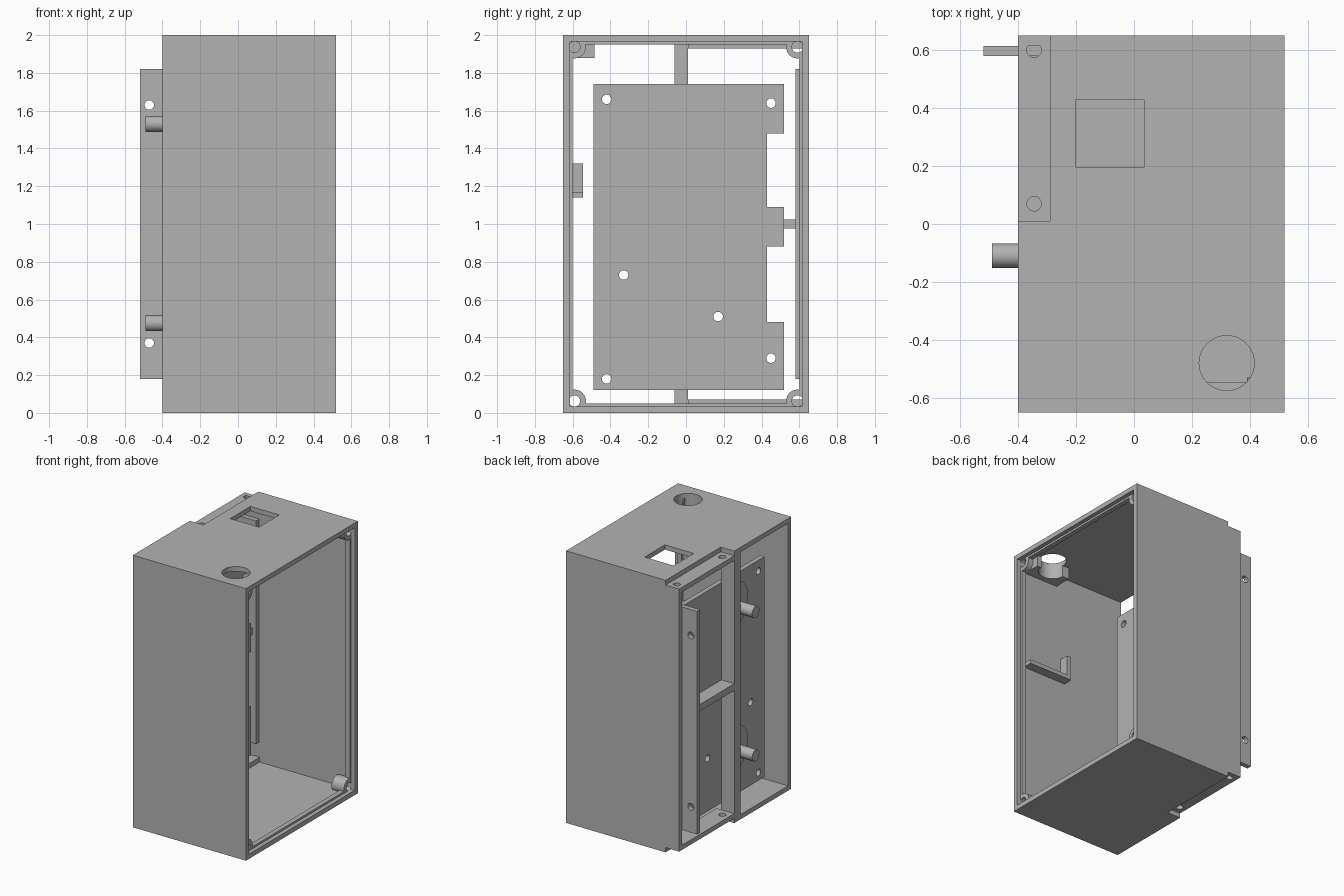
import bpy, bmesh, math
from mathutils import Matrix

cube = bpy.data.objects.get("Cube")
if cube:
    bpy.data.objects.remove(cube, do_unlink=True)

grey = bpy.data.materials.new("light_grey_plastic")
grey.use_nodes = True
colour = (0.45, 0.45, 0.45, 1)
grey.diffuse_color = colour
grey.node_tree.nodes["Principled BSDF"].inputs["Base Color"].default_value = colour


def finish(name, bm):
    bmesh.ops.recalc_face_normals(bm, faces=bm.faces)
    mesh = bpy.data.meshes.new(name)
    bm.to_mesh(mesh)
    bm.free()
    mesh.materials.append(grey)
    ob = bpy.data.objects.new(name, mesh)
    bpy.context.collection.objects.link(ob)
    return ob


def box(name, x, y, z):
    bm = bmesh.new()
    bmesh.ops.create_cube(bm, size=1)
    for v in bm.verts:
        v.co = [lo + (c + 0.5) * (hi - lo) for c, (lo, hi) in zip(v.co, (x, y, z))]
    return finish(name, bm)


def cylinder(name, axis, centre, radius, length):
    bm = bmesh.new()
    turn = {"X": Matrix.Rotation(math.pi / 2, 4, "Y"),
            "Y": Matrix.Rotation(math.pi / 2, 4, "X"), "Z": Matrix()}[axis]
    bmesh.ops.create_cone(bm, cap_ends=True, segments=40, radius1=radius, radius2=radius,
                          depth=length, matrix=Matrix.Translation(centre) @ turn)
    return finish(name, bm)


def prism(name, outline, x0, x1):
    """Extrude a (y, z) outline along x."""
    bm = bmesh.new()
    face = bm.faces.new([bm.verts.new((x0, y, z)) for y, z in outline])
    new = bmesh.ops.extrude_face_region(bm, geom=[face])["geom"]
    for v in new:
        if isinstance(v, bmesh.types.BMVert):
            v.co.x = x1
    return finish(name, bm)


def combine(ob, others, operation="DIFFERENCE"):
    """Apply booleans in turn and drop the helper objects."""
    for other in others:
        other.hide_render = True
        mod = ob.modifiers.new("shape", "BOOLEAN")
        mod.operation, mod.solver, mod.object = operation, "EXACT", other
        bpy.context.view_layer.update()
        graph = bpy.context.evaluated_depsgraph_get()
        result = bpy.data.meshes.new_from_object(ob.evaluated_get(graph))
        ob.modifiers.clear()
        ob.data = result
        bpy.data.objects.remove(other, do_unlink=True)


WALL = 0.035
LEFT, STEP, RIGHT = -0.4, -0.29, 0.52
W, H = 0.65, 2.0
IN = W - WALL
parts = []

# Case: open tube with rebated corners, hatch window and round port
case = box("case", (LEFT, RIGHT), (-W, W), (0, H))
cutters = [box("cut", (-1, 1), (-IN, IN), (WALL, H - WALL)),
           box("cut", (-1, STEP), (0.01, 1), (H - WALL, 3)),
           box("cut", (-1, STEP), (0.01, 1), (-1, WALL)),
           box("cut", (-0.2, 0.035), (0.195, 0.43), (1.5, 3)),
           cylinder("cut", "Z", (0.32, -0.48, H), 0.095, 0.5)]
combine(case, cutters)
parts.append(case)

# Lowered flanges with screw holes, top and bottom
for name, low in (("upper_flange", H - 2 * WALL), ("lower_flange", WALL)):
    flange = box(name, (LEFT, STEP + WALL), (0.01, IN), (low, low + WALL))
    combine(flange, [cylinder("cut", "Z", (-0.345, y, low), 0.025, 0.3) for y in (0.07, 0.6)])
    parts.append(flange)

# Sealing lip just inside the open side
lip = box("sealing_lip", (0.455, 0.49), (-IN, IN), (WALL, H - WALL))
combine(lip, [box("cut", (0, 1), (-0.6, 0.6), (0.05, 1.95))])
parts.append(lip)

# Corner screw posts
for side, y in (("front", -0.59), ("back", 0.59)):
    for level, z in (("lower", 0.063), ("upper", 1.937)):
        post = cylinder(f"{level}_{side}_screw_post", "X", (0.44, y, z), 0.06, 0.1)
        combine(post, [box("keep", (0, 1), (-IN, IN), (WALL, H - WALL))], "INTERSECT")
        combine(post, [cylinder("cut", "X", (0.44, y, z), 0.03, 0.4)])
        parts.append(post)
        hole = cylinder("cut", "X", (0.44, y, z), 0.03, 0.4)
        combine(lip, [hole])

# Divider and cross bar on the left side
parts.append(box("divider", (LEFT, STEP), (-0.06, 0.01), (WALL, H - WALL)))
parts.append(box("cross_bar", (LEFT, STEP), (0.01, IN), (0.975, 1.025)))

# Mounting plate with edge notches and holes
outline = [(-0.49, 0.12), (0.52, 0.12), (0.52, 0.48), (0.43, 0.48), (0.43, 0.88), (0.52, 0.88),
           (0.52, 1.09), (0.43, 1.09), (0.43, 1.48), (0.52, 1.48), (0.52, 1.74), (-0.49, 1.74)]
plate = prism("mounting_plate", outline, -0.295, -0.26)
spots = [(-0.42, 1.66), (0.45, 1.64), (-0.33, 0.73), (0.17, 0.51), (0.45, 0.29), (-0.42, 0.18)]
combine(plate, [cylinder("cut", "X", (-0.28, y, z), 0.025, 0.2) for y, z in spots])
parts.append(plate)

# Pegs on round pads
for name, z in (("lower", 0.475), ("upper", 1.53)):
    parts.append(cylinder(f"{name}_peg", "X", (-0.3875, -0.11, z), 0.042, 0.205))
    ring = [math.tau * i / 48 for i in range(48)]
    pad = [(-0.11 + 0.17 * math.cos(a), z + 0.17 * math.sin(a)) for a in ring]
    pad = [p for p in pad if p[0] < -0.03]
    start = next(i for i, a in enumerate(ring) if -0.11 + 0.17 * math.cos(a) < -0.03)
    parts.append(prism(f"{name}_peg_pad", pad, -0.31, -0.29))

# Upright fixing tab
tab = box("fixing_tab", (-0.52, -0.26), (0.58, IN), (0.18, 1.82))
combine(tab, [cylinder("cut", "Y", (-0.47, 0.6, z), 0.025, 0.3) for z in (0.37, 1.63)])
parts.append(tab)

# Thickened block round the port
block = box("port_block", (0.17, 0.45), (-IN, -0.485), (1.88, H - WALL))
combine(block, [cylinder("cut", "Z", (0.32, -0.48, H), 0.095, 0.5)])
parts.append(block)

# L-shaped bracket on the front wall
parts.append(box("bracket_shelf", (0.1, 0.46), (-IN, -0.545), (1.14, 1.17)))
parts.append(box("bracket_upright", (0.1, 0.135), (-IN, -0.545), (1.17, 1.32)))

bpy.ops.object.select_all(action="DESELECT")
for ob in parts:
    ob.select_set(True)
bpy.context.view_layer.objects.active = case
bpy.ops.object.shade_smooth_by_angle(angle=math.radians(30))
